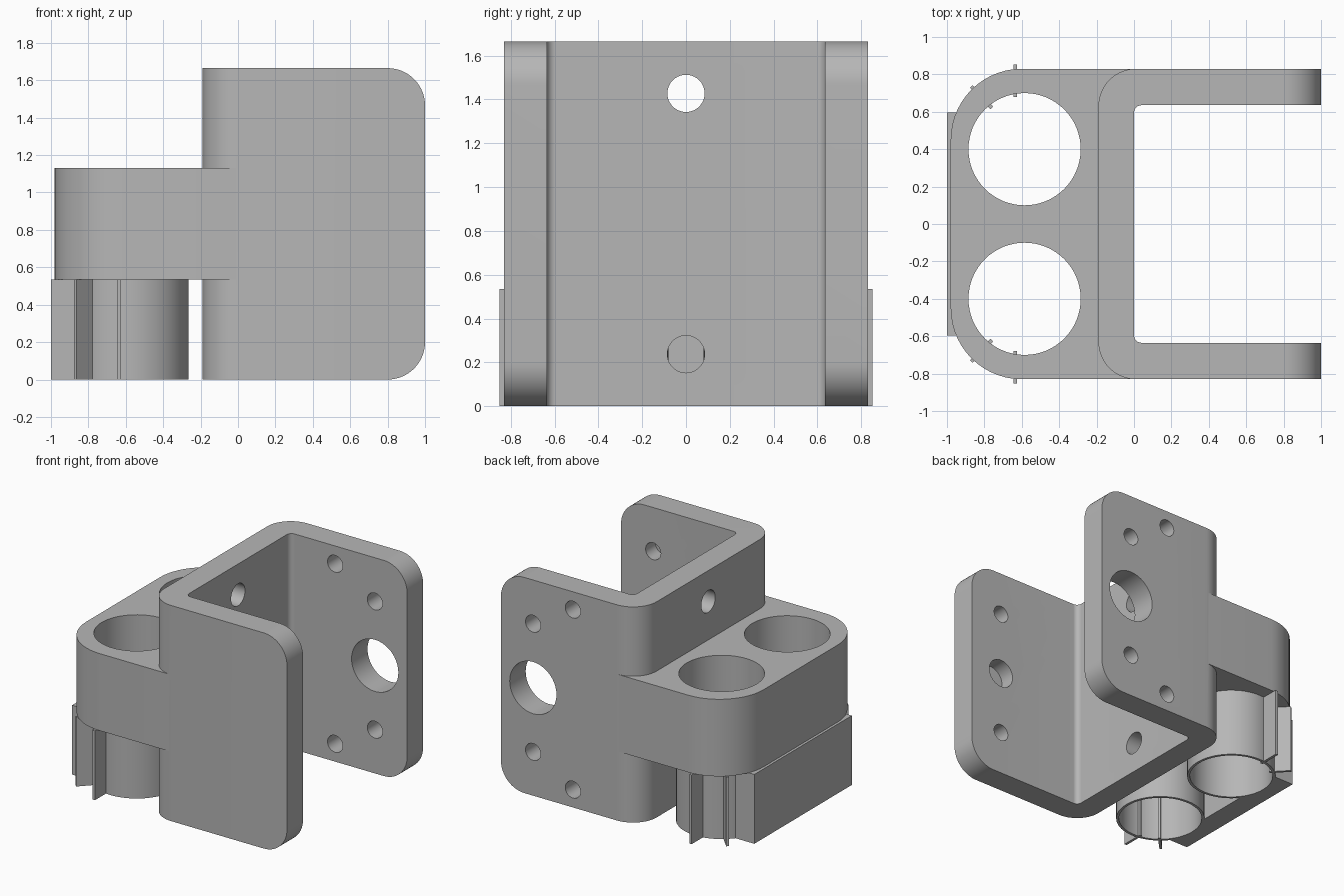
import bpy
from math import cos, sin, pi, radians
from mathutils import Matrix, Vector

cube = bpy.data.objects.get("Cube")
if cube:
    bpy.data.objects.remove(cube, do_unlink=True)

grey = bpy.data.materials.new("plain grey")
grey.use_nodes = True
colour = (0.47, 0.47, 0.47, 1)
grey.diffuse_color = colour
grey.node_tree.nodes["Principled BSDF"].inputs["Base Color"].default_value = colour

HEIGHT, HALF, MID = 1.665, 0.83, 0.8325
LOW, HIGH = 0.535, 1.13          # holder block bottom and top
TUBE_X, TUBE_Y, BORE = -0.585, 0.4, 0.3


def rounded(points, steps=14):
    """Outline from (x, y, radius) corners."""
    out = []
    for i, (x, y, r) in enumerate(points):
        p = Vector((x, y))
        if r == 0:
            out.append(p)
            continue
        a = (Vector(points[i - 1][:2]) - p).normalized()
        b = (Vector(points[(i + 1) % len(points)][:2]) - p).normalized()
        centre = p + (a + b) * r
        for k in range(steps + 1):
            t = k / steps * pi / 2
            out.append(centre - b * r * cos(t) - a * r * sin(t))
    return out


def prism(name, outline, z0, z1):
    n = len(outline)
    verts = [(p[0], p[1], z) for z in (z0, z1) for p in outline]
    faces = [tuple(reversed(range(n))), tuple(range(n, 2 * n))]
    faces += [(i, (i + 1) % n, n + (i + 1) % n, n + i) for i in range(n)]
    mesh = bpy.data.meshes.new(name)
    mesh.from_pydata(verts, [], faces)
    mesh.materials.append(grey)
    ob = bpy.data.objects.new(name, mesh)
    bpy.context.collection.objects.link(ob)
    return ob


def cylinder(name, r, a, b, n=64):
    """Cylinder of radius r from point a to point b."""
    a, b = Vector(a), Vector(b)
    circle = [(r * cos(2 * pi * i / n), r * sin(2 * pi * i / n)) for i in range(n)]
    ob = prism(name, circle, 0, (b - a).length)
    turn = (b - a).to_track_quat('Z', 'Y').to_matrix().to_4x4()
    ob.data.transform(Matrix.Translation(a) @ turn)
    return ob


def combine(ob, other, operation):
    mod = ob.modifiers.new("combine", 'BOOLEAN')
    mod.operation, mod.solver, mod.object = operation, 'EXACT', other
    select(ob)
    bpy.ops.object.modifier_apply(modifier=mod.name)
    bpy.data.objects.remove(other, do_unlink=True)


def select(ob):
    bpy.ops.object.select_all(action='DESELECT')
    bpy.context.view_layer.objects.active = ob
    ob.select_set(True)


def smooth(ob):
    select(ob)
    bpy.ops.object.shade_smooth_by_angle(angle=radians(30))


# U-shaped bracket
inner = HALF - 0.195
bracket = prism("bracket", rounded([
    (-0.19, -HALF, 0.2), (1, -HALF, 0), (1, -inner, 0), (0, -inner, 0.04),
    (0, inner, 0.04), (1, inner, 0), (1, HALF, 0), (-0.19, HALF, 0.2)]), 0, HEIGHT)

# Rounded free corners of the side walls
side = prism("side_shape", rounded([
    (-0.5, 0, 0), (1, 0, 0.2), (1, HEIGHT, 0.2), (-0.5, HEIGHT, 0)]), -1, 1)
side.data.transform(Matrix.Rotation(pi / 2, 4, 'X'))
combine(bracket, side, 'INTERSECT')

# Holder block joined to the bracket
block = prism("holder_block", rounded([
    (-0.98, -HALF, 0.38), (-0.01, -HALF, 0), (-0.01, HALF, 0), (-0.98, HALF, 0.38)]),
    LOW, HIGH)
combine(bracket, block, 'UNION')

# Vertical bores
for s in (-1, 1):
    combine(bracket, cylinder("bore", BORE, (TUBE_X, s * TUBE_Y, 0.3),
                              (TUBE_X, s * TUBE_Y, 1.4)), 'DIFFERENCE')

# Holes through the web
for s in (-1, 1):
    z = MID + s * 0.595
    combine(bracket, cylinder("web_hole", 0.085, (-0.3, 0, z), (0.2, 0, z), 40), 'DIFFERENCE')

# Through holes in the back wall
for x, z, r in [(0.725, 0, 0.2), (0.725, 0.495, 0.065), (0.725, -0.495, 0.065),
                (0.385, 0.695, 0.065), (0.385, -0.695, 0.065)]:
    combine(bracket, cylinder("wall_hole", r, (x, 0.5, MID + z), (x, 1, MID + z), 40), 'DIFFERENCE')

# Blind recesses inside the front wall
for z, r in [(0, 0.11), (0.495, 0.065), (-0.495, 0.065)]:
    combine(bracket, cylinder("recess", r, (0.725, -0.5, MID + z),
                              (0.725, -inner - 0.12, MID + z), 40), 'DIFFERENCE')
smooth(bracket)

# Backing plate behind the tubes
plate = prism("backing_plate", [(-1, -0.595), (-0.835, -0.595), (-0.835, 0.595), (-1, 0.595)], 0, LOW)

for s, label in ((-1, "front"), (1, "back")):
    y = s * TUBE_Y
    combine(plate, cylinder("clearance", BORE + 0.01, (TUBE_X, y, -0.1), (TUBE_X, y, 0.7)), 'DIFFERENCE')

    # Thin tube under each bore
    tube = cylinder(label + "_tube", BORE + 0.02, (TUBE_X, y, 0), (TUBE_X, y, LOW))
    combine(tube, cylinder("tube_bore", BORE, (TUBE_X, y, -0.1), (TUBE_X, y, 0.7)), 'DIFFERENCE')
    smooth(tube)

    # Straight and diagonal fins
    for kind, a, b in (("side", (-0.635, 0.68), (-0.635, 0.852)),
                       ("diagonal", (-0.76, 0.62), (-0.87, 0.735))):
        a, b = Vector((a[0], s * a[1])), Vector((b[0], s * b[1]))
        d = (b - a).normalized()
        w = Vector((-d.y, d.x)) * 0.01
        prism(f"{label}_{kind}_fin", [a - w, b - w, b + w, a + w], 0, LOW)
smooth(plate)
